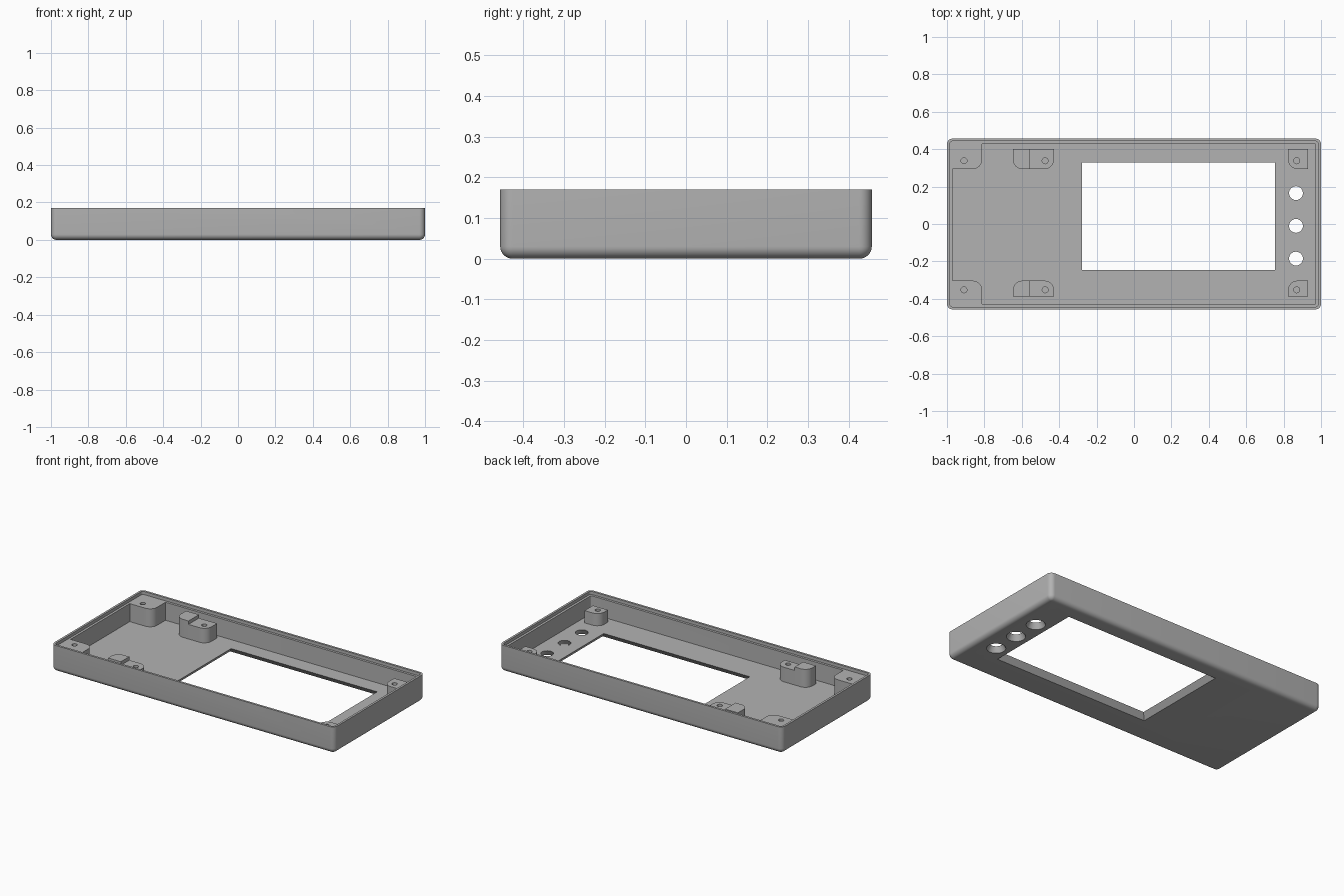
import bpy, bmesh, math
from math import pi, sin, cos

cube = bpy.data.objects.get("Cube")
if cube:
    bpy.data.objects.remove(cube, do_unlink=True)

grey = bpy.data.materials.new("enclosure grey")
grey.use_nodes = True
COLOUR = (0.45, 0.45, 0.45, 1)
grey.diffuse_color = COLOUR
grey.node_tree.nodes["Principled BSDF"].inputs["Base Color"].default_value = COLOUR

HALF_X, HALF_Y, HEIGHT = 1.0, 0.457, 0.17
FLOOR, LEDGE = 0.035, 0.15
EDGE = 0.03


def rounded(x0, x1, y0, y1, radii=(0, 0, 0, 0), steps=8):
    """Outline from the +x+y corner, anticlockwise, with one radius per corner."""
    corners = ((x1, y1, -1, -1), (x0, y1, 1, -1), (x0, y0, 1, 1), (x1, y0, -1, 1))
    pts = []
    for i, ((x, y, sx, sy), r) in enumerate(zip(corners, radii)):
        if not r:
            pts.append((x, y))
            continue
        for k in range(steps + 1):
            a = pi / 2 * (i + k / steps)
            pts.append((x + sx * r + r * cos(a), y + sy * r + r * sin(a)))
    return pts


def circle(x, y, r, n=32):
    return [(x + r * cos(2 * pi * k / n), y + r * sin(2 * pi * k / n)) for k in range(n)]


def loft(name, sections):
    """Closed solid through (z, outline) sections, listed upwards."""
    bm = bmesh.new()
    rings = [[bm.verts.new((x, y, z)) for x, y in pts] for z, pts in sections]
    n = len(rings[0])
    for low, high in zip(rings, rings[1:]):
        for i in range(n):
            j = (i + 1) % n
            bm.faces.new((low[i], low[j], high[j], high[i]))
    bm.faces.new(rings[0][::-1])
    bm.faces.new(rings[-1])
    bmesh.ops.recalc_face_normals(bm, faces=bm.faces)
    mesh = bpy.data.meshes.new(name)
    bm.to_mesh(mesh)
    bm.free()
    mesh.materials.append(grey)
    obj = bpy.data.objects.new(name, mesh)
    bpy.context.collection.objects.link(obj)
    return obj


def activate(obj):
    bpy.ops.object.select_all(action="DESELECT")
    obj.select_set(True)
    bpy.context.view_layer.objects.active = obj


def cut(obj, cutter):
    cutter.hide_render = True
    mod = obj.modifiers.new("cut", "BOOLEAN")
    mod.operation, mod.solver, mod.object = "DIFFERENCE", "EXACT", cutter
    activate(obj)
    bpy.ops.object.modifier_apply(modifier=mod.name)
    bpy.data.objects.remove(cutter, do_unlink=True)


def smooth(obj):
    activate(obj)
    bpy.ops.object.shade_smooth_by_angle(angle=math.radians(30))


def inset_box(d, r):
    return rounded(-HALF_X + d, HALF_X - d, -HALF_Y + d, HALF_Y - d, (r,) * 4)


# Tray shell with rounded lower edge
shell = []
for k in range(9):
    a = pi / 2 * k / 8
    d = EDGE * (1 - sin(a))
    shell.append((EDGE * (1 - cos(a)), inset_box(d, EDGE - d + 0.001)))
shell.append((HEIGHT, inset_box(0, EDGE + 0.001)))
tray = loft("tray", shell)

# Cavity and the stepped lip around the rim
cavity = inset_box(0.029, 0.006)
cut(tray, loft("cavity_cutter", [(FLOOR, cavity), (0.3, cavity)]))
lip = inset_box(0.014, 0.016)
cut(tray, loft("lip_cutter", [(LEDGE, lip), (0.3, lip)]))


# Display window, widening towards the outside
def window(z):
    g = 0.027 * (1 - z / FLOOR)
    return z, rounded(-0.278 - g, 0.754 + g, -0.247 - g, 0.328 + g)


cut(tray, loft("window_cutter", [window(-0.01), window(0.045)]))

# Three countersunk button holes
for y in (0.165, -0.01, -0.185):
    ends = [(z, circle(0.866, y, 0.037 + 0.018 * (1 - z / FLOOR))) for z in (-0.01, 0.045)]
    cut(tray, loft("button_cutter", ends))

# Cable notch in the front wall, drawn flat and stood upright
slot = rounded(0.387, 0.517, 0.132, 0.3, (0, 0, 0.036, 0.036))
notch = loft("notch_cutter", [(0.41, slot), (0.5, slot)])
for v in notch.data.vertices:
    x, z, y = v.co
    v.co = (x, -y, z)
notch.data.flip_normals()
cut(tray, notch)
smooth(tray)


def post(name, x0, x1, y0, y1, top, radii, hole=None):
    outline = rounded(x0, x1, y0, y1, radii)
    obj = loft(name, [(FLOOR - 0.002, outline), (top, outline)])
    if hole:
        ring = circle(*hole, 0.016, 20)
        cut(obj, loft("screw_cutter", [(FLOOR + 0.01, ring), (0.3, ring)]))
    smooth(obj)


R = 0.05
for side, s in (("back", 1), ("front", -1)):
    # Inner edge, outer edge and screw line on each side
    inner, outer, screw = (0.294, 0.40, 0.338) if s > 0 else (-0.303, -0.388, -0.352)
    lo, hi = sorted((inner, outer))
    left_round = (0, 0, R, 0) if s > 0 else (0, R, 0, 0)
    right_round = (0, 0, 0, R) if s > 0 else (R, 0, 0, 0)

    # Corner block joined to the walls
    wall = s * (HALF_Y - 0.029)
    c_lo, c_hi = sorted((inner, wall))
    post(side + "_corner_block", -0.971, -0.812, c_lo, c_hi, LEDGE, right_round, (-0.909, screw))

    # Stepped middle mount: high stop and lower screw block
    post(side + "_middle_stop", -0.647, -0.556, lo, hi, LEDGE, left_round)
    post(side + "_middle_block", -0.556, -0.428, lo, hi, 0.128, right_round, (-0.475, screw))

    # Free-standing end post
    post(side + "_end_post", 0.824, 0.93, lo, hi, 0.113, left_round, (0.87, screw))
